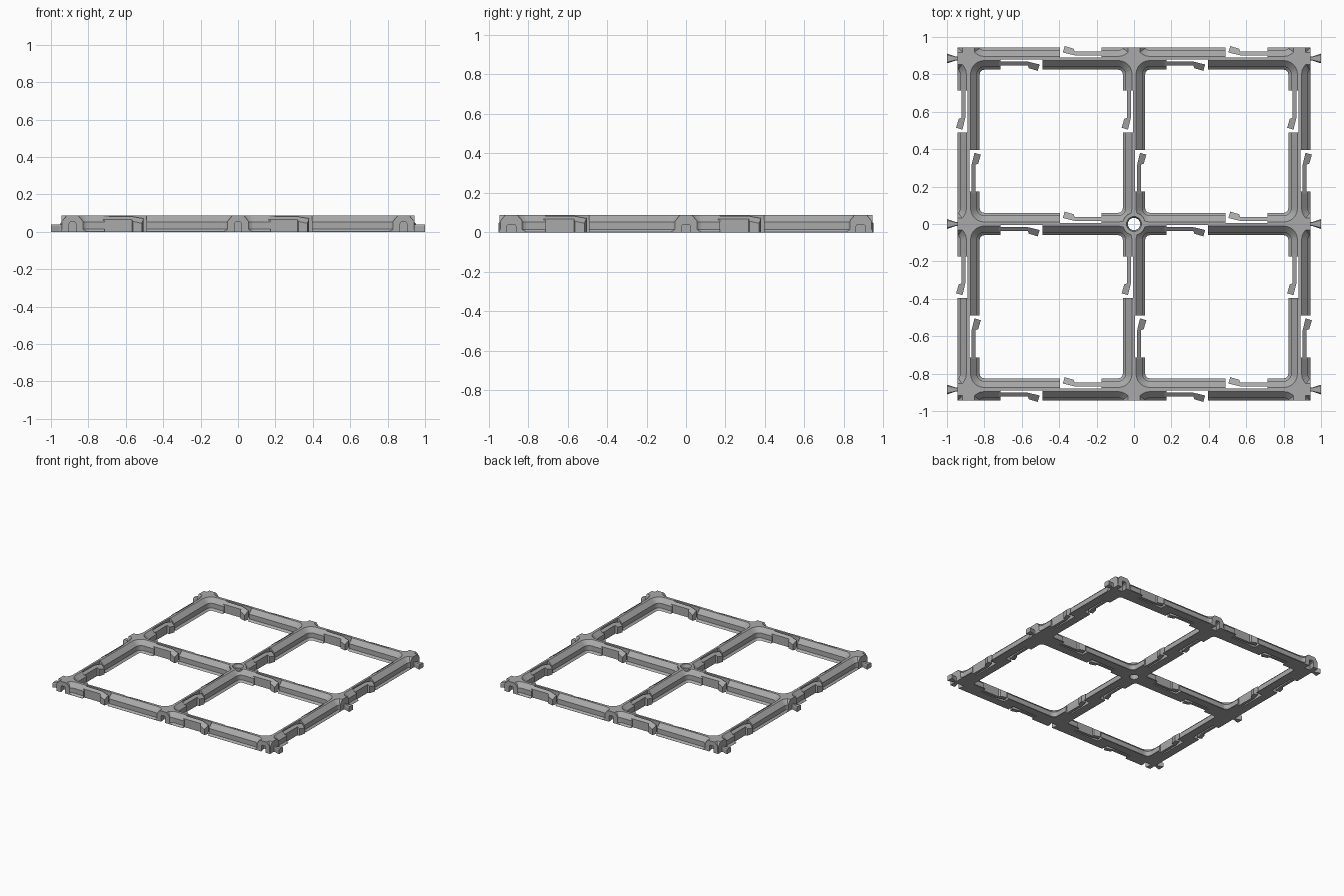
import bpy, bmesh, math
from mathutils import Matrix, Vector

cube = bpy.data.objects.get("Cube")
if cube:
    bpy.data.objects.remove(cube, do_unlink=True)

PITCH, EDGE, TOP = 0.885, 0.944, 0.087
NODES = (-PITCH, 0, PITCH)

grey = bpy.data.materials.new("plain grey")
grey.use_nodes = True
grey.diffuse_color = (0.4, 0.4, 0.4, 1)
grey.node_tree.nodes["Principled BSDF"].inputs["Base Color"].default_value = (0.4, 0.4, 0.4, 1)


def place(x, y, turns=0):
    return Matrix.Translation((x, y, 0)) @ Matrix.Rotation(turns * math.pi / 2, 4, 'Z')


def loft(bm, rings, matrix):
    """Skin a closed solid through rings of equal point count."""
    rows = [[bm.verts.new(matrix @ Vector(p)) for p in ring] for ring in rings]
    n = len(rows[0])
    for a, b in zip(rows, rows[1:]):
        for i in range(n):
            j = (i + 1) % n
            bm.faces.new((a[i], a[j], b[j], b[i]))
    bm.faces.new(rows[0][::-1])
    bm.faces.new(rows[-1])


def prism(bm, outline, z0, top, matrix):
    """Extrude an outline up to a top given as a function of y."""
    loft(bm, [[(x, y, z0) for x, y in outline],
              [(x, y, top(y)) for x, y in outline]], matrix)


def finish(bm, name):
    bmesh.ops.recalc_face_normals(bm, faces=bm.faces)
    mesh = bpy.data.meshes.new(name)
    bm.to_mesh(mesh)
    bm.free()
    mesh.materials.append(grey)
    obj = bpy.data.objects.new(name, mesh)
    bpy.context.scene.collection.objects.link(obj)
    return obj


def combine(target, tool, operation):
    """Apply a boolean and drop the tool."""
    tool.hide_render = True
    mod = target.modifiers.new("cut", 'BOOLEAN')
    mod.operation, mod.object, mod.solver = operation, tool, 'EXACT'
    mod.use_self = operation == 'UNION'
    graph = bpy.context.evaluated_depsgraph_get()
    mesh = bpy.data.meshes.new_from_object(target.evaluated_get(graph))
    target.modifiers.clear()
    target.data = mesh
    bpy.data.objects.remove(tool, do_unlink=True)


def rounded_square(inset, z, steps=6):
    radius = 0.084 - inset
    c = PITCH / 2 - 0.084
    ring = []
    for q in range(4):
        cx = c if q in (0, 3) else -c
        cy = c if q < 2 else -c
        for s in range(steps + 1):
            a = (q + s / steps) * math.pi / 2
            ring.append((cx + radius * math.cos(a), cy + radius * math.sin(a), z))
    return ring


def circle(radius, z, n=32):
    return [(radius * math.cos(i * math.tau / n), radius * math.sin(i * math.tau / n), z)
            for i in range(n)]


# Solid slab
bm = bmesh.new()
prism(bm, [(-EDGE, -EDGE), (EDGE, -EDGE), (EDGE, EDGE), (-EDGE, EDGE)],
      0, lambda y: TOP, Matrix())
frame = finish(bm, "grid_frame")

# Stepped pockets, including the partial ones round the rim
bm = bmesh.new()
profile = [(0.06, -0.02), (0.06, 0), (0.045, 0.015), (0.045, 0.053), (0.01, TOP + 0.001), (0.01, 0.11)]
for i in range(4):
    for j in range(4):
        loft(bm, [rounded_square(h, z) for h, z in profile],
             place((i - 1.5) * PITCH, (j - 1.5) * PITCH))
combine(frame, finish(bm, "pocket_cutter"), 'DIFFERENCE')

# Chamfered posts at the rim and a round boss in the middle
bm = bmesh.new()
post = [(-0.055, 0), (0.055, 0), (0.055, 0.058), (0.031, TOP), (-0.031, TOP), (-0.055, 0.058)]
for n in NODES:
    for side in range(4):
        loft(bm, [[(u, y, z) for u, z in post] for y in (-EDGE, -PITCH)],
             place(0, 0, side) @ place(n, 0))
loft(bm, [circle(0.06, 0), circle(0.06, TOP)], Matrix())
combine(frame, finish(bm, "post_blocks"), 'UNION')

# Clip positions: two per bar, half a turn apart
clips = []
for n in NODES:
    for mid in (-PITCH / 2, PITCH / 2):
        clips += [place(mid, n, k) for k in (0, 2)]
        clips += [place(n, mid, k) for k in (1, 3)]

# Clip slots, connector sockets and centre hole
bm = bmesh.new()
for m in clips:
    prism(bm, [(-0.27, -0.08), (-0.048, -0.08), (-0.048, -0.005), (-0.27, -0.005)],
          -0.02, lambda y: 0.12, m)
for n in NODES:
    for turn in (0, 2):
        m = place(0, 0, turn) @ place(n, -EDGE)
        loft(bm, [[(-w, -0.02, z), (w, -0.02, z), (w, 0, z), (w + 0.01, 0.05, z),
                   (-w - 0.01, 0.05, z), (-w, 0, z)]
                  for w, z in ((0.018, -0.02), (0.018, 0.045), (0.012, 0.052))], m)
loft(bm, [circle(0.033, -0.02), circle(0.033, 0.068), circle(0.045, 0.1)], Matrix())
combine(frame, finish(bm, "slot_cutter"), 'DIFFERENCE')

# Springy clip arms with a slanted catch at the tip
bm = bmesh.new()
arm = [(-0.28, 0.015), (-0.125, 0.017), (-0.062, 0.032), (-0.072, 0.066),
       (-0.12, 0.052), (-0.125, 0.037), (-0.28, 0.037)]
for m in clips:
    prism(bm, [(u, -w) for u, w in arm], 0, lambda y: 0.095 + 0.75 * y, m)
finish(bm, "clip_arms")

# Flared connector pegs on the left and right edges
bm = bmesh.new()
for n in NODES:
    for turn in (1, 3):
        loft(bm, [[(-0.011 * s, 0.01, z), (-0.011 * s, -0.01, z), (-0.026 * s, -0.056, z),
                   (0.026 * s, -0.056, z), (0.011 * s, -0.01, z), (0.011 * s, 0.01, z)]
                  for s, z in ((1, 0), (1, 0.032), (0.75, 0.039))],
             place(0, 0, turn) @ place(n, -EDGE))
finish(bm, "connector_pegs")
